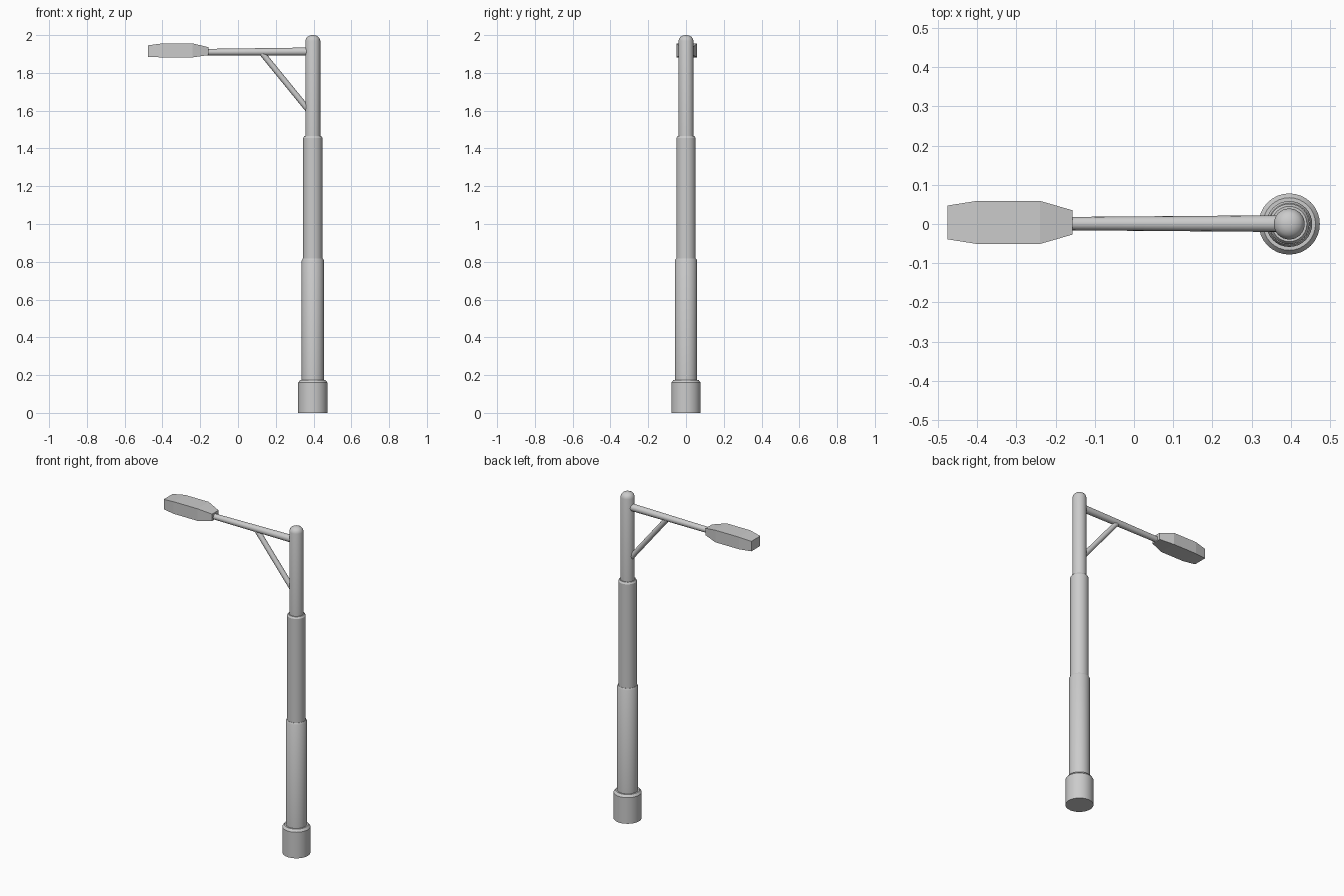
import bpy, bmesh, math
from mathutils import Vector

if "Cube" in bpy.data.objects:
    bpy.data.objects.remove(bpy.data.objects["Cube"])

PX = 0.396  # pole axis


def make_object(name, bm, smooth=True):
    bmesh.ops.recalc_face_normals(bm, faces=bm.faces[:])
    mesh = bpy.data.meshes.new(name)
    bm.to_mesh(mesh)
    bm.free()
    obj = bpy.data.objects.new(name, mesh)
    bpy.context.collection.objects.link(obj)
    if smooth:
        bpy.ops.object.select_all(action='DESELECT')
        obj.select_set(True)
        bpy.context.view_layer.objects.active = obj
        bpy.ops.object.shade_smooth_by_angle(angle=math.radians(30))
    return obj


def loft(name, rings, smooth=True):
    """Skin a list of equal-length point rings and cap both ends."""
    bm = bmesh.new()
    loops = [[bm.verts.new(p) for p in ring] for ring in rings]
    n = len(loops[0])
    for a, b in zip(loops, loops[1:]):
        for i in range(n):
            j = (i + 1) % n
            bm.faces.new((a[i], a[j], b[j], b[i]))
    bm.faces.new(loops[0])
    bm.faces.new(loops[-1])
    return make_object(name, bm, smooth)


def lathe(name, profile, n=32):
    angles = [2 * math.pi * i / n for i in range(n)]
    return loft(name, [[(PX + r * math.cos(a), r * math.sin(a), z)
                        for a in angles] for r, z in profile])


def rod(name, p1, p2, r1, r2, n=16):
    p1, p2 = Vector(p1), Vector(p2)
    d = (p2 - p1).normalized()
    u = Vector((0, 1, 0))
    v = d.cross(u)
    return loft(name, [[p + r * (math.cos(2 * math.pi * i / n) * u
                                 + math.sin(2 * math.pi * i / n) * v)
                        for i in range(n)] for p, r in ((p1, r1), (p2, r2))])


# stepped pole: base collar, two sleeves and a domed top tube
lathe("pole", [
    (0.078, 0), (0.078, 0.16), (0.067, 0.174), (0.0585, 0.174),
    (0.0585, 0.808), (0.053, 0.818), (0.0515, 0.818),
    (0.0515, 1.455), (0.045, 1.465), (0.0395, 1.465),
    (0.0395, 1.97), (0.036, 1.982), (0.028, 1.992), (0.016, 1.998), (0.005, 2.0)])

# horizontal arm and diagonal brace
rod("arm", (-0.17, 0.001, 1.91), (PX, 0.001, 1.913), 0.017, 0.0215)
rod("brace", (0.122, 0.001, 1.911), (0.385, 0.001, 1.588), 0.0155, 0.0155)

# faceted lamp head: x, half width, bottom, top
sections = [(-0.476, 0.043, 1.885, 1.946), (-0.40, 0.055, 1.882, 1.956),
            (-0.24, 0.055, 1.882, 1.956), (-0.157, 0.031, 1.894, 1.936)]
loft("lamp_head", [[(x, 0.004 - w, lo), (x, 0.004 + w, lo),
                    (x, 0.004 + w, hi), (x, 0.004 - w, hi)]
                   for x, w, lo, hi in sections], smooth=False)
